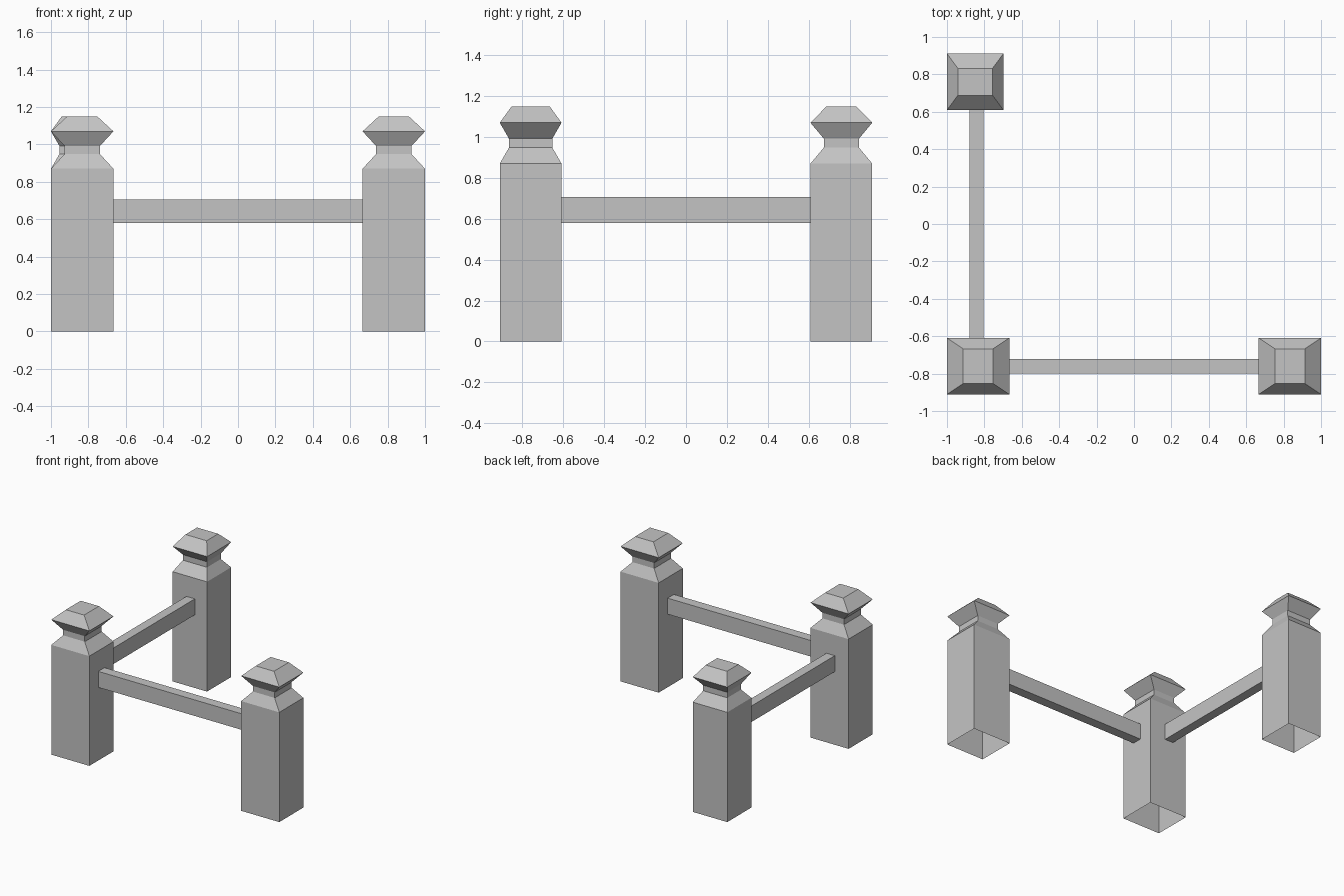
import bpy
import bmesh

cube = bpy.data.objects.get("Cube")
if cube:
    bpy.data.objects.remove(cube, do_unlink=True)

# Single stone colour
stone = bpy.data.materials.new("stone grey")
stone.use_nodes = True
colour = (0.55, 0.55, 0.55, 1)
stone.diffuse_color = colour
stone.node_tree.nodes["Principled BSDF"].inputs["Base Color"].default_value = colour


def add_object(name, bm, location):
    mesh = bpy.data.meshes.new(name)
    bm.to_mesh(mesh)
    bm.free()
    mesh.materials.append(stone)
    obj = bpy.data.objects.new(name, mesh)
    obj.location = location
    bpy.context.collection.objects.link(obj)


# Half width, half depth and height of each level of a post
PROFILE = [
    (0.167, 0.151, 0), (0.167, 0.151, 0.87),        # shaft
    (0.095, 0.106, 0.948), (0.095, 0.106, 0.992),   # neck
    (0.167, 0.151, 1.07), (0.08, 0.093, 1.15),      # flared cap
]


def add_post(name, x, y, turned=False):
    """Square post with a necked cap and an open underside."""
    bm = bmesh.new()
    rings = []
    for w, d, z in PROFILE:
        if turned:  # quarter turn, slightly narrower
            w, d = d, w * 0.905
        corners = [(-w, -d), (w, -d), (w, d), (-w, d)]
        rings.append([bm.verts.new((cx, cy, z)) for cx, cy in corners])
    for low, high in zip(rings, rings[1:]):
        for i in range(4):
            j = (i + 1) % 4
            bm.faces.new((low[i], low[j], high[j], high[i]))
    bm.faces.new(rings[-1])
    add_object(name, bm, (x, y, 0))


def add_rail(name, size, location):
    bm = bmesh.new()
    bmesh.ops.create_cube(bm, size=1)
    bmesh.ops.scale(bm, vec=size, verts=bm.verts)
    add_object(name, bm, location)


# Posts: corner, front end, back end
add_post("corner_post", -0.833, -0.76)
add_post("front_end_post", 0.833, -0.76)
add_post("back_end_post", -0.849, 0.76, turned=True)

# Rails between the posts
add_rail("front_rail", (1.334, 0.078, 0.127), (0, -0.76, 0.643))
add_rail("side_rail", (0.074, 1.22, 0.127), (-0.842, 0, 0.643))
